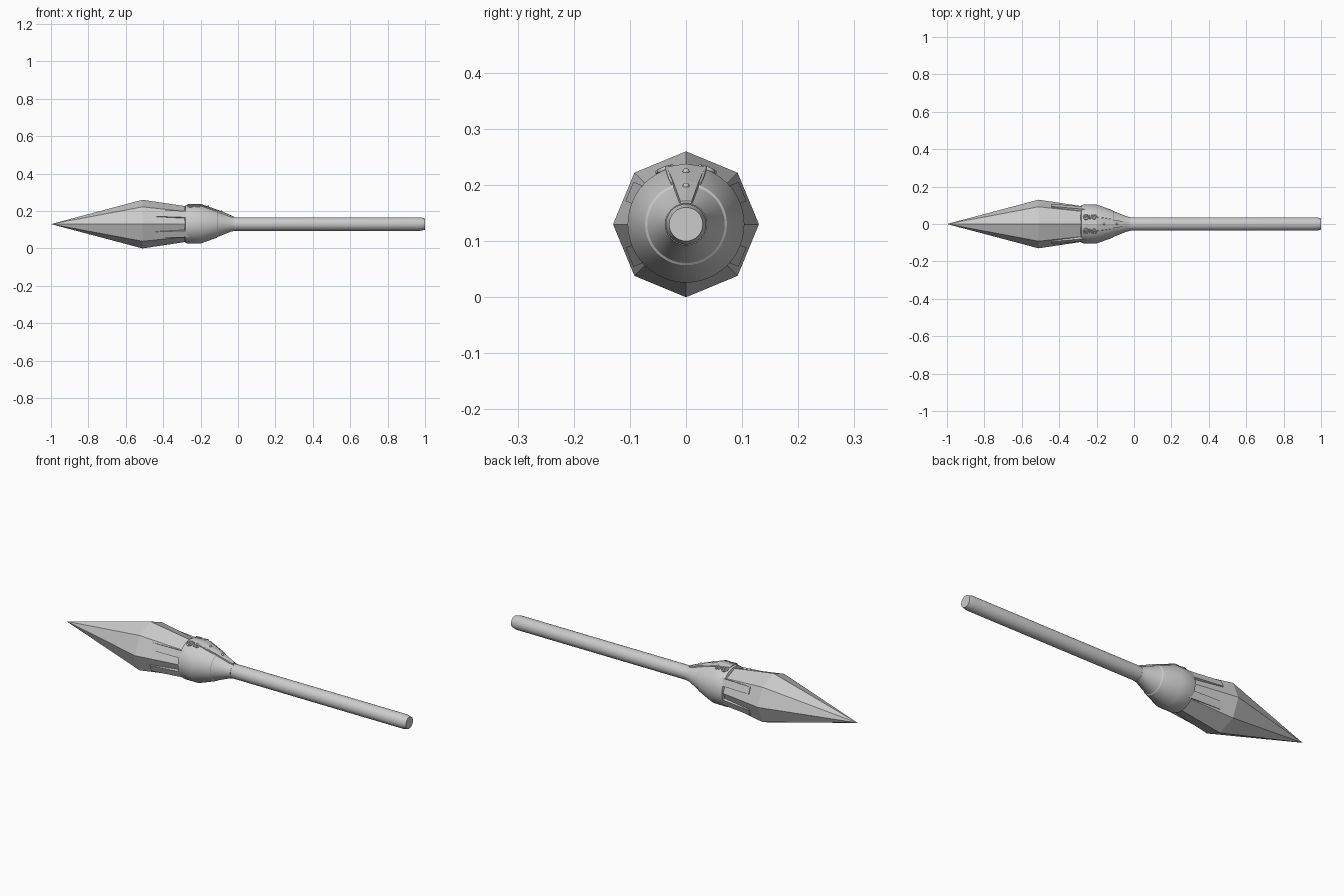
import bpy, bmesh, math
from mathutils import Vector

if "Cube" in bpy.data.objects:
    bpy.data.objects.remove(bpy.data.objects["Cube"])

CZ = 0.13  # height of the long axis


def finish(name, bm, smooth=False):
    bmesh.ops.recalc_face_normals(bm, faces=bm.faces)
    me = bpy.data.meshes.new(name)
    bm.to_mesh(me)
    bm.free()
    ob = bpy.data.objects.new(name, me)
    bpy.context.collection.objects.link(ob)
    if smooth:
        bpy.ops.object.select_all(action='DESELECT')
        ob.select_set(True)
        bpy.context.view_layer.objects.active = ob
        bpy.ops.object.shade_smooth_by_angle(angle=math.radians(25))
    return ob


def polar(x, r, a):
    """Point around the axis; angle 0 is +y, 90 degrees is up."""
    return Vector((x, r * math.cos(a), CZ + r * math.sin(a)))


def lathe(name, profile, sides, smooth=False):
    bm = bmesh.new()
    rings = []
    for x, r in profile:
        n = sides if r > 0 else 1
        rings.append([bm.verts.new(polar(x, r, 2 * math.pi * i / sides)) for i in range(n)])
    for a, b in zip(rings, rings[1:]):
        for i in range(sides):
            j = (i + 1) % sides
            if len(a) == 1:
                bm.faces.new((a[0], b[i], b[j]))
            else:
                bm.faces.new((a[i], a[j], b[j], b[i]))
    for ring in (rings[0], rings[-1]):
        if len(ring) > 2:
            bm.faces.new(ring)
    return finish(name, bm, smooth)


def loft(name, sections, smooth=False):
    bm = bmesh.new()
    rings = [[bm.verts.new(p) for p in s] for s in sections]
    n = len(rings[0])
    for a, b in zip(rings, rings[1:]):
        for i in range(n):
            j = (i + 1) % n
            bm.faces.new((a[i], a[j], b[j], b[i]))
    bm.faces.new(rings[0])
    bm.faces.new(rings[-1])
    return finish(name, bm, smooth)


# Eight-sided blade, socket and shaft
lathe("blade", [(-1, 0), (-0.51, 0.13), (-0.27, 0.094)], 8)
lathe("socket", [(-0.285, 0.09), (-0.28, 0.101), (-0.27, 0.104), (-0.2, 0.104),
                 (-0.113, 0.073), (-0.11, 0.069), (-0.04, 0.041), (-0.02, 0.037)], 48, True)
lathe("shaft", [(-0.06, 0.036), (0.975, 0.036), (1.0, 0.030)], 32, True)

# Four prongs lying on the side facets of the blade
for sy in (1, -1):
    for sz in (1, -1):
        n = Vector((0, math.cos(math.pi / 8), math.sin(math.pi / 8)))
        t = Vector((0, -n.z, n.y))
        sections = []
        for x, r in ((-0.44, 0.1125), (-0.26, 0.096)):
            ring = []
            for w, h in ((-0.003, -0.02), (0.034, -0.02), (0.034, 0.003), (-0.003, 0.003)):
                p = n * (r + h) + t * w
                ring.append(Vector((x, p.y * sy, CZ + p.z * sz)))
            sections.append(ring)
        loft("prong", sections)

# Tapered strap over the top of the socket
strap = []
for x, r, w in ((-0.27, 0.106, 0.020), (-0.2, 0.108, 0.034), (-0.11, 0.077, 0.022), (-0.025, 0.042, 0.010)):
    za = [math.sqrt((r * r - y * y)) for y in (-w, 0, w)]
    strap.append([(x, -w, CZ + r - 0.02), (x, -w, CZ + za[0]), (x, 0, CZ + za[1]),
                  (x, w, CZ + za[2]), (x, w, CZ + r - 0.02)])
loft("top_strap", strap)


# Scrollwork hugging the socket on both sides of the strap
def scroll(name, pts, thick):
    cu = bpy.data.curves.new(name, 'CURVE')
    cu.dimensions = '3D'
    cu.bevel_depth = thick
    cu.bevel_resolution = 2
    cu.use_fill_caps = True
    sp = cu.splines.new('POLY')
    sp.points.add(len(pts) - 1)
    for p, (x, y) in zip(sp.points, pts):
        r = 0.106 - max(0, x + 0.2) * 0.37
        p.co = (x, y, CZ + math.sqrt(r * r - y * y), 1)
    bpy.context.collection.objects.link(bpy.data.objects.new(name, cu))


for s in (1, -1):
    for cx, cy, size, start in ((-0.255, 0.036, 0.017, 0), (-0.212, 0.040, 0.014, 2.5)):
        pts = []
        for i in range(25):
            f = i / 24
            a = start + f * 3 * math.pi
            rad = size * (1 - 0.75 * f)
            pts.append((cx + rad * math.cos(a), s * (cy + rad * math.sin(a))))
        scroll("scroll", pts, 0.004)
    scroll("scroll_stem", [(-0.24, s * 0.03), (-0.2, s * 0.034), (-0.16, s * 0.030), (-0.12, s * 0.024)], 0.003)

# Small rivets on the strap
for x, z in ((-0.16, 0.094), (-0.09, 0.068)):
    bm = bmesh.new()
    bmesh.ops.create_uvsphere(bm, u_segments=12, v_segments=8, radius=0.006)
    bmesh.ops.translate(bm, verts=bm.verts, vec=(x, 0, CZ + z))
    finish("strap_rivet", bm, True)
